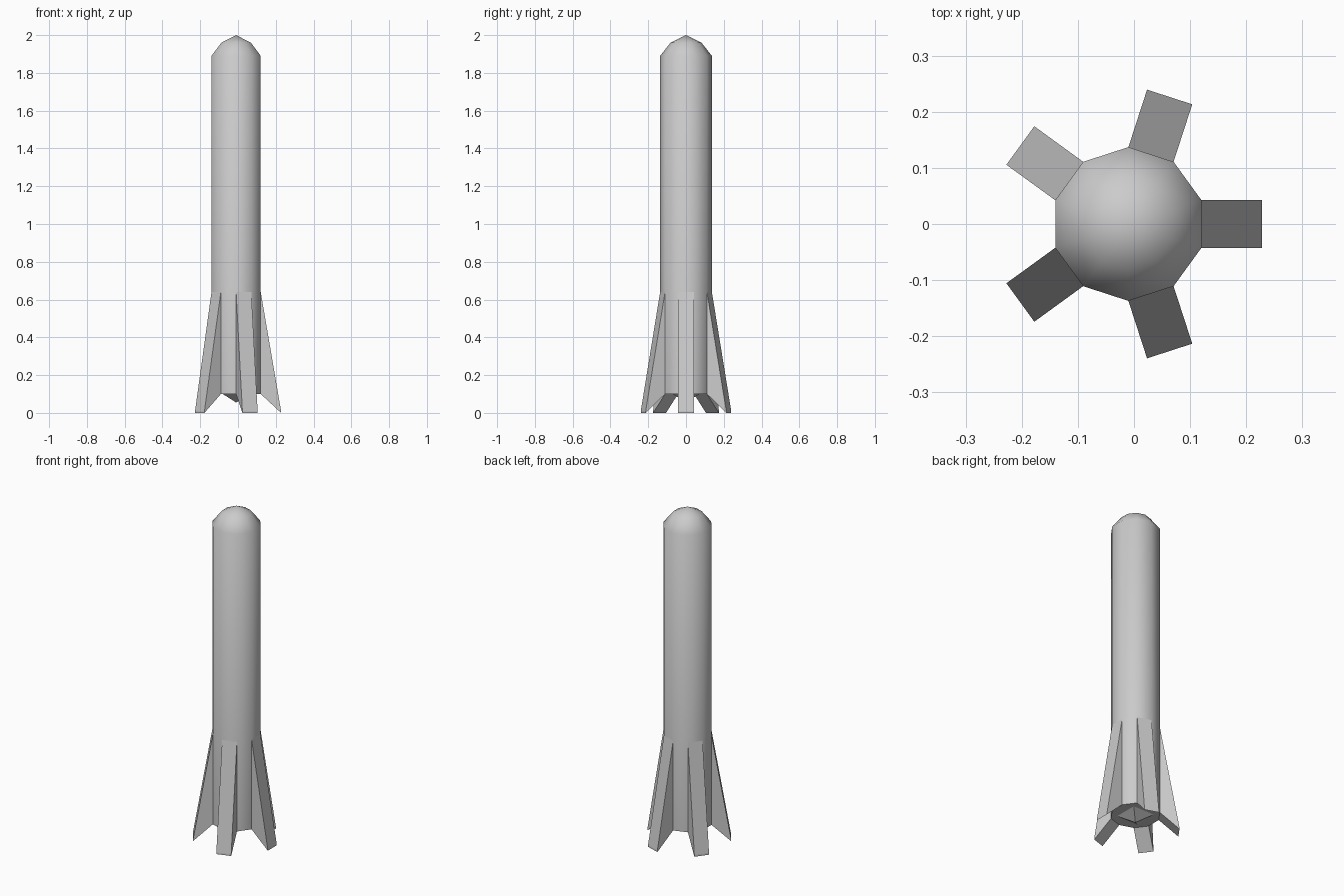
import bpy, bmesh, math

if "Cube" in bpy.data.objects:
    bpy.data.objects.remove(bpy.data.objects["Cube"])

CX = -0.01      # body axis
SIDES = 10
R = 0.137       # body corner radius


def make_object(name, bm, smooth_deg=None):
    bmesh.ops.recalc_face_normals(bm, faces=bm.faces)
    mesh = bpy.data.meshes.new(name)
    bm.to_mesh(mesh)
    bm.free()
    ob = bpy.data.objects.new(name, mesh)
    ob.location.x = CX
    bpy.context.collection.objects.link(ob)
    if smooth_deg:
        bpy.ops.object.select_all(action='DESELECT')
        ob.select_set(True)
        bpy.context.view_layer.objects.active = ob
        bpy.ops.object.shade_smooth_by_angle(angle=math.radians(smooth_deg))
    return ob


def lathe(name, rings, bottom, top, sides, start, smooth_deg=None):
    """Rings of (radius, z); a None end is capped flat, a number is a tip height."""
    bm = bmesh.new()
    loops = []
    for r, z in rings:
        angles = [start + 2 * math.pi * i / sides for i in range(sides)]
        loops.append([bm.verts.new((r * math.cos(a), r * math.sin(a), z)) for a in angles])
    for lo, hi in zip(loops, loops[1:]):
        for i in range(sides):
            j = (i + 1) % sides
            bm.faces.new((lo[i], lo[j], hi[j], hi[i]))
    for loop, tip in ((loops[0], bottom), (loops[-1], top)):
        if tip is None:
            if len(loops) > 1 or loop is loops[0]:
                if not any(set(f.verts) == set(loop) for f in bm.faces):
                    bm.faces.new(loop)
        else:
            v = bm.verts.new((0, 0, tip))
            for i in range(sides):
                bm.faces.new((loop[i], loop[(i + 1) % sides], v))
    return make_object(name, bm, smooth_deg)


# Ten-sided body with a rounded nose
lathe("body", [(R, 0.10), (R, 1.89), (0.082, 1.96)], None, 2.0,
      SIDES, math.pi / SIDES, 55)

# Small pointed nozzle under the body
lathe("nozzle", [(0.10, 0.10)], 0.055, None, 4, math.pi / 4)

# Five wedge fins, one on every second side of the body
apothem = R * math.cos(math.pi / SIDES)
half = R * math.sin(math.pi / SIDES)
profile = [(apothem, 0.10), (0.238, 0.0), (0.238, 0.01), (apothem, 0.64)]
for k in range(5):
    bm = bmesh.new()
    left = [bm.verts.new((x, -half, z)) for x, z in profile]
    right = [bm.verts.new((x, half, z)) for x, z in profile]
    bm.faces.new(left)
    bm.faces.new(right)
    n = len(profile)
    for i in range(n):
        j = (i + 1) % n
        bm.faces.new((left[i], left[j], right[j], right[i]))
    fin = make_object(f"fin_{k + 1}", bm)
    fin.rotation_euler.z = math.radians(72 * k)
